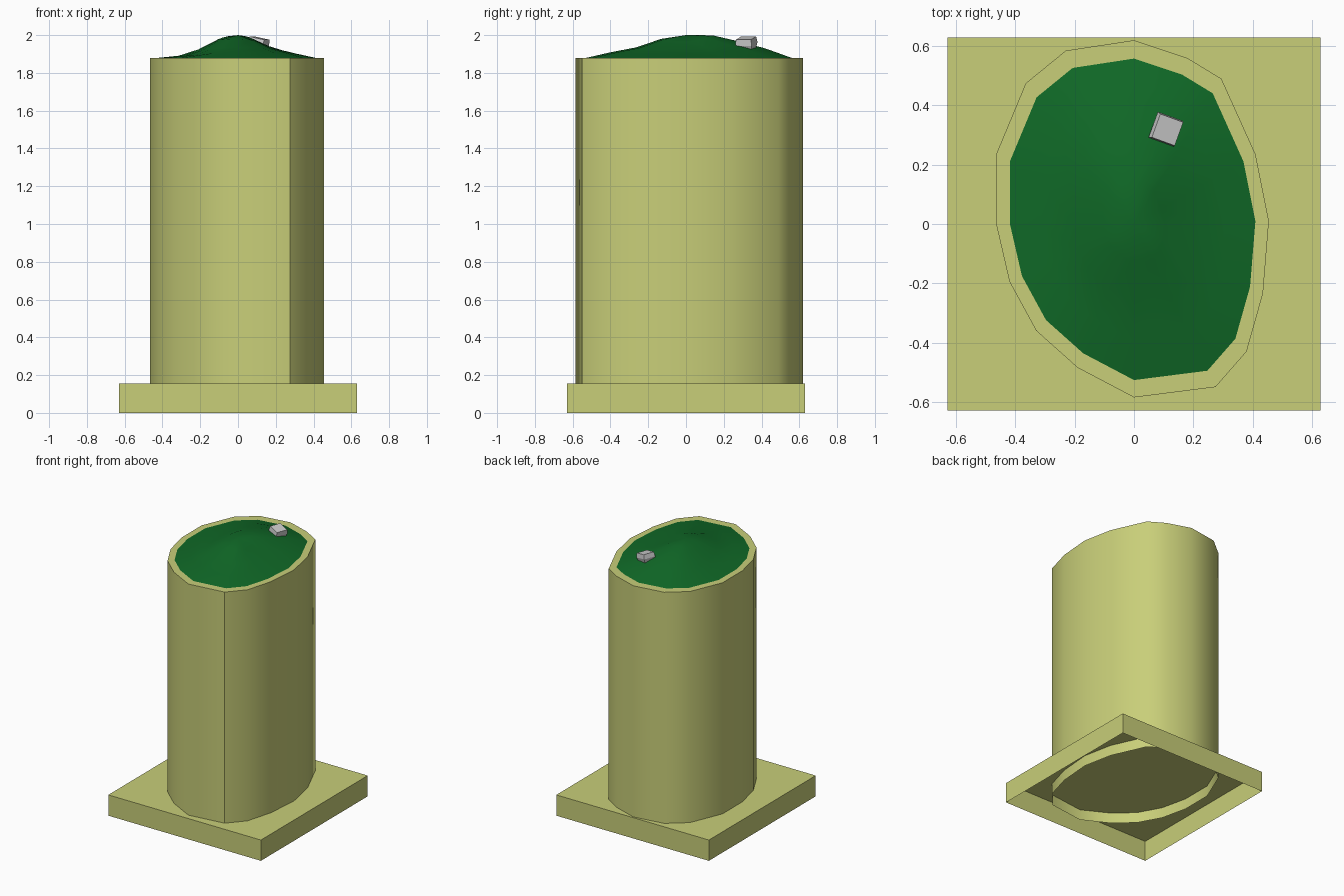
import bpy
import math
from mathutils import Matrix

if "Cube" in bpy.data.objects:
    bpy.data.objects.remove(bpy.data.objects["Cube"])


def material(name, rgb):
    m = bpy.data.materials.new(name)
    m.diffuse_color = (*rgb, 1)
    m.use_nodes = True
    m.node_tree.nodes["Principled BSDF"].inputs["Base Color"].default_value = m.diffuse_color
    return m


def build(name, verts, faces, mat=None, smooth=None):
    me = bpy.data.meshes.new(name)
    me.from_pydata(verts, [], faces)
    me.update()
    ob = bpy.data.objects.new(name, me)
    bpy.context.collection.objects.link(ob)
    if mat:
        me.materials.append(mat)
    if smooth is not None:
        bpy.ops.object.select_all(action='DESELECT')
        ob.select_set(True)
        bpy.context.view_layer.objects.active = ob
        bpy.ops.object.shade_smooth_by_angle(angle=math.radians(smooth))
    return ob


def bands(count, n):
    # quads joining consecutive closed rings, lowest / outermost first
    return [(r * n + i, r * n + (i + 1) % n, (r + 1) * n + (i + 1) % n, (r + 1) * n + i)
            for r in range(count - 1) for i in range(n)]


stone = material("pale_stone", (0.58, 0.62, 0.19))
grass = material("grass", (0.005, 0.14, 0.02))

# Irregular oval outline, counter-clockwise from the back
oval = [(0, .62), (-.23, .585), (-.365, .475), (-.465, .235), (-.465, 0), (-.42, -.195),
        (-.33, -.36), (-.19, -.485), (0, -.585), (.275, -.55), (.38, -.43), (.435, -.235),
        (.455, .01), (.41, .235), (.295, .49), (.18, .56)]
n = len(oval)
TOP = 1.88


def ring(scale, z):
    return [(x * scale, y * scale, z) for x, y in oval]


# Base: square box, open underneath
s = 0.63
square = [(-s, -s), (s, -s), (s, s), (-s, s)]
build("base", [(x, y, z) for z in (0, .155) for x, y in square],
      bands(2, 4) + [(4, 5, 6, 7)], stone)

# Column: oval tube reaching into the base, with a flat rim on top
build("column", ring(1, .075) + ring(1, TOP) + ring(.9, TOP), bands(3, n), stone, 40)

# Grass mound: heights per ring toward left, right, front, back
heights = {.75: (.005, .022, .03, .05), .5: (.038, .045, .055, .087), .25: (.095, .085, .1, .119)}
verts = ring(.9, TOP)
for f, (left, right, front, back) in heights.items():
    for x, y in oval:
        a = math.atan2(y / .6, x / .46)
        hx = right if x > 0 else left
        hy = back if y > 0 else front
        h = hx * math.cos(a) ** 2 + hy * math.sin(a) ** 2
        verts.append((x * .9 * f, y * .9 * f, TOP + h))
verts.append((0, 0, 2.0))
faces = bands(4, n) + [(3 * n + i, 3 * n + (i + 1) % n, 4 * n) for i in range(n)]
build("grass_mound", verts, faces, grass, 60)

# Small rock resting on the slope, widest at mid height
verts = [(x * w, y * w, z) for w, z in ((.036, -.035), (.046, 0), (.042, .032))
         for x, y in ((-1, -1), (1, -1), (1, 1), (-1, 1))]
rock = build("rock", verts, bands(3, 4) + [(3, 2, 1, 0), (8, 9, 10, 11)])
rock.matrix_world = (Matrix.Translation((.107, .32, 1.953))
                     @ Matrix.Rotation(math.radians(-20), 4, 'Z')
                     @ Matrix.Rotation(math.radians(12), 4, 'Y'))
